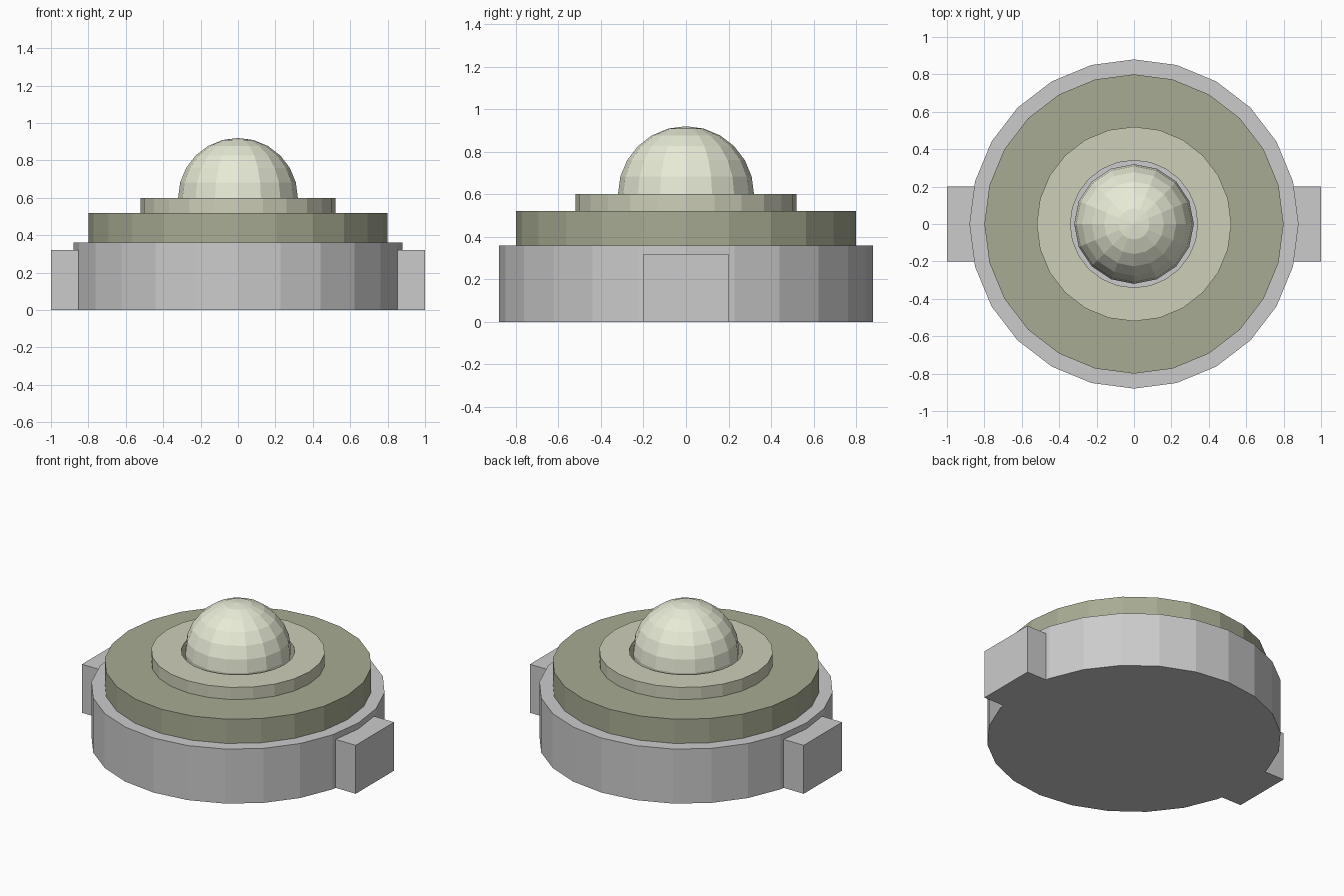
import bpy, bmesh
from math import cos, sin, tau

if "Cube" in bpy.data.objects:
    bpy.data.objects.remove(bpy.data.objects["Cube"])


def add_object(name, bm, color=None):
    bmesh.ops.recalc_face_normals(bm, faces=bm.faces)
    mesh = bpy.data.meshes.new(name)
    bm.to_mesh(mesh)
    bm.free()
    obj = bpy.data.objects.new(name, mesh)
    bpy.context.collection.objects.link(obj)
    if color:
        mat = bpy.data.materials.new(name + "_colour")
        mat.diffuse_color = (*color, 1)
        mat.use_nodes = True
        mat.node_tree.nodes["Principled BSDF"].inputs["Base Color"].default_value = mat.diffuse_color
        mesh.materials.append(mat)
    return obj


def ring(name, outer, inner, z0, z1, color, sides=24):
    """Flat-faced tube with a rectangular cross-section."""
    bm = bmesh.new()
    profile = [(outer, z0), (outer, z1), (inner, z1), (inner, z0)]
    loops = [[bm.verts.new((r * cos(tau * i / sides), r * sin(tau * i / sides), z))
              for r, z in profile] for i in range(sides)]
    for i in range(sides):
        a, b = loops[i], loops[(i + 1) % sides]
        for j in range(4):
            k = (j + 1) % 4
            bm.faces.new((a[j], b[j], b[k], a[k]))
    return add_object(name, bm, color)


# Solid base disc
bm = bmesh.new()
bmesh.ops.create_cone(bm, cap_ends=True, segments=24, radius1=0.88, radius2=0.88, depth=0.36)
bmesh.ops.translate(bm, verts=bm.verts, vec=(0, 0, 0.18))
add_object("base", bm)

# Side lugs
for side, name in ((-1, "left_lug"), (1, "right_lug")):
    bm = bmesh.new()
    bmesh.ops.create_cube(bm, size=1)
    bmesh.ops.scale(bm, verts=bm.verts, vec=(0.24, 0.4, 0.32))
    bmesh.ops.translate(bm, verts=bm.verts, vec=(side * 0.88, 0, 0.16))
    add_object(name, bm)

# Stepped rings, open in the middle around the dome
ring("outer_ring", 0.80, 0.50, 0.36, 0.52, (0.39, 0.41, 0.29))
ring("collar", 0.52, 0.34, 0.36, 0.60, (0.62, 0.62, 0.49))

# Domed centre, sunk into the collar
bm = bmesh.new()
bmesh.ops.create_uvsphere(bm, u_segments=16, v_segments=12, radius=0.32)
bmesh.ops.translate(bm, verts=bm.verts, vec=(0, 0, 0.60))
add_object("dome", bm, (0.80, 0.83, 0.67))
